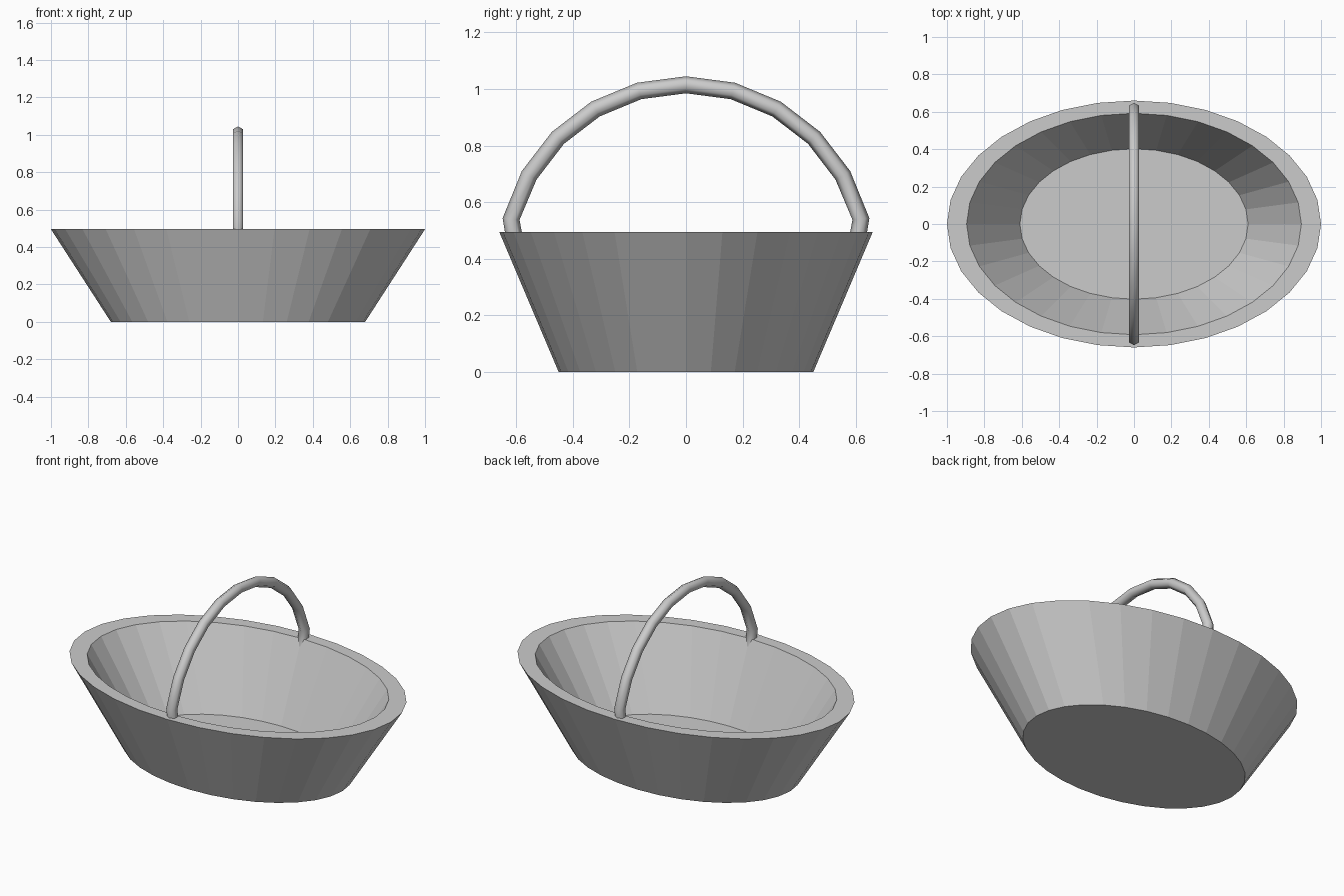
import bpy, bmesh, math
from mathutils import Vector

if "Cube" in bpy.data.objects:
    bpy.data.objects.remove(bpy.data.objects["Cube"])


def make_object(name, bm, smooth):
    bmesh.ops.recalc_face_normals(bm, faces=bm.faces)
    for f in bm.faces:
        f.smooth = smooth and len(f.verts) == 4
    mesh = bpy.data.meshes.new(name)
    bm.to_mesh(mesh)
    bm.free()
    ob = bpy.data.objects.new(name, mesh)
    bpy.context.collection.objects.link(ob)
    return ob


def skin(bm, rings):
    """Join consecutive rings of points with quads and cap both ends."""
    loops = [[bm.verts.new(p) for p in ring] for ring in rings]
    n = len(loops[0])
    for a, b in zip(loops, loops[1:]):
        for i in range(n):
            j = (i + 1) % n
            bm.faces.new((a[i], a[j], b[j], b[i]))
    bm.faces.new(loops[0])
    bm.faces.new(loops[-1])


def oval(rx, ry, z, n=32):
    return [(rx * math.cos(2 * math.pi * i / n), ry * math.sin(2 * math.pi * i / n), z)
            for i in range(n)]


# Oval bowl: outer wall, rim, inner wall, raised inner floor
bm = bmesh.new()
skin(bm, [oval(0.68, 0.45, 0), oval(1.0, 0.66, 0.495),
          oval(0.895, 0.592, 0.495), oval(0.61, 0.402, 0.05)])
make_object("basket_body", bm, False)

# Hexagonal arched handle, its ends bent inward and sunk into the rim
R, CZ, TUBE = 0.64, 0.375, 0.03
path = [Vector((0, R * math.sin(math.radians(a)), CZ + R * math.cos(math.radians(a))))
        for a in range(-75, 76, 15)]
path = [Vector((0, -0.602, 0.45))] + path + [Vector((0, 0.602, 0.45))]
rings = []
for i, p in enumerate(path):
    d_in = (p - path[max(i - 1, 0)]).normalized()
    d_out = (path[min(i + 1, len(path) - 1)] - p).normalized()
    t = (d_in + d_out).normalized()
    side = Vector((1, 0, 0))
    out = side.cross(t)
    rings.append([p + TUBE * (out * math.cos(k * math.pi / 3) + side * math.sin(k * math.pi / 3))
                  for k in range(6)])
bm = bmesh.new()
skin(bm, rings)
make_object("handle", bm, True)
